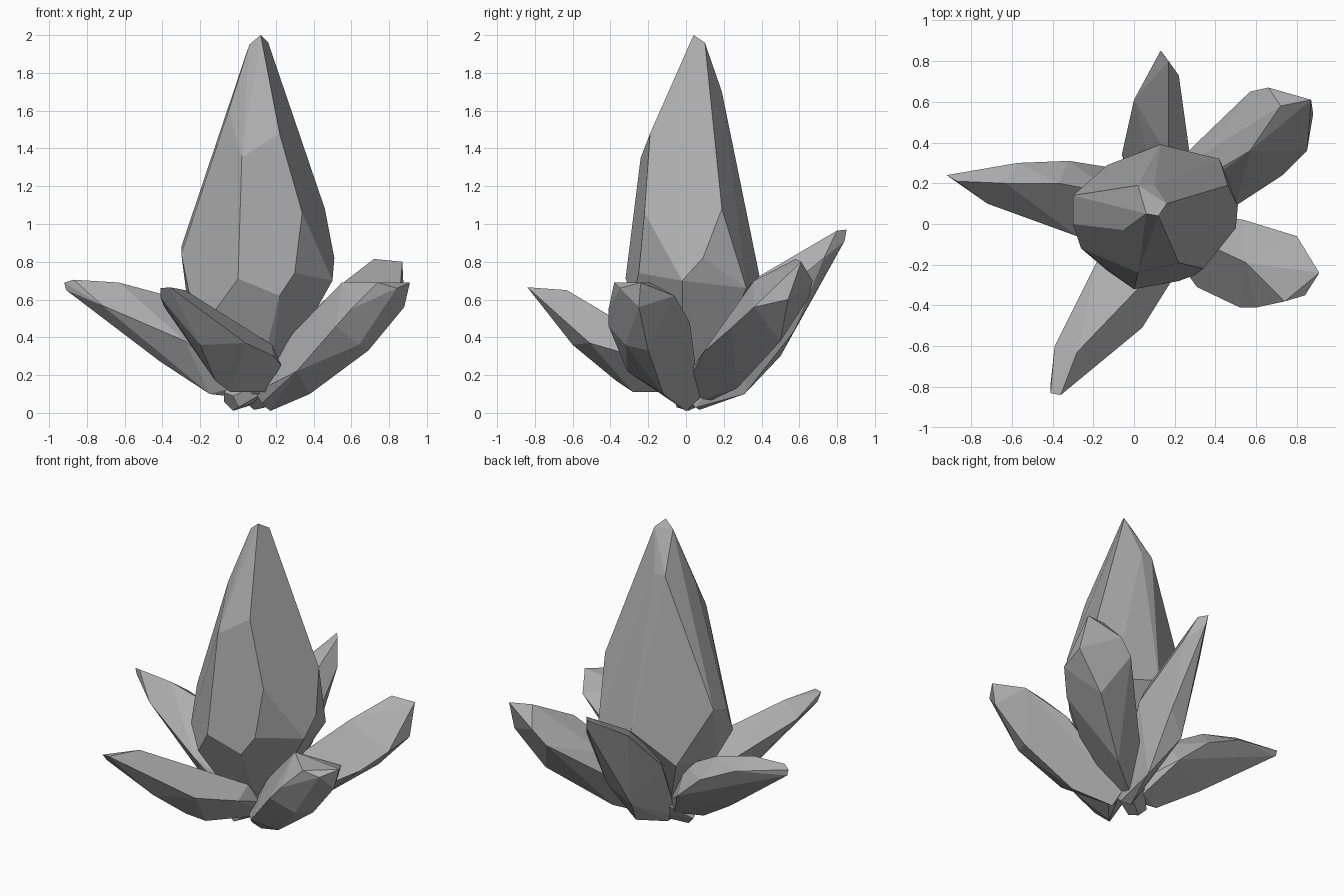
import bpy, bmesh
from math import cos, sin, tau, radians
from mathutils import Vector

# Dark grey stone
stone = bpy.data.materials.new("dark_stone")
stone.diffuse_color = (0.42, 0.42, 0.42, 1)


def crystal(name, foot, radius, corners, sides=5):
    """Faceted crystal: convex hull of its corners, tapering to a small cut foot."""
    bm = bmesh.new()
    pts = [Vector(c) for c in corners]
    foot = Vector(foot)
    axis = (sum(pts, Vector()) / len(pts) - foot).normalized()
    turn = axis.to_track_quat('Z', 'Y')
    for i in range(sides):
        a = tau * i / sides
        p = foot + turn @ Vector((radius * cos(a), radius * sin(a), 0))
        p.z = max(p.z, 0.0)
        pts.append(p)
    for p in pts:
        bm.verts.new(p)
    bmesh.ops.convex_hull(bm, input=bm.verts[:])
    loose = [v for v in bm.verts if not v.link_faces]
    bmesh.ops.delete(bm, geom=loose, context='VERTS')
    bmesh.ops.dissolve_limit(bm, angle_limit=radians(7),
                             verts=bm.verts[:], edges=bm.edges[:])
    bmesh.ops.recalc_face_normals(bm, faces=bm.faces[:])
    mesh = bpy.data.meshes.new(name)
    bm.to_mesh(mesh)
    bm.free()
    mesh.materials.append(stone)
    obj = bpy.data.objects.new(name, mesh)
    bpy.context.collection.objects.link(obj)
    return obj


# Tall central crystal: tip, shoulders, then widest belt
crystal("main_crystal", (0.10, 0.02, 0.10), 0.07, [
    (0.12, 0.04, 2.0), (0.06, 0.05, 1.95), (0.16, 0.10, 1.96),
    (-0.05, -0.03, 1.60), (0.02, -0.24, 1.35), (0.22, -0.19, 1.48),
    (0.02, 0.19, 1.70), (0.10, 0.19, 1.70),
    (0.34, -0.22, 1.06), (0.46, 0.19, 1.08), (0.51, 0.09, 0.82),
    (0.50, -0.02, 0.70), (0.30, -0.25, 0.74), (0.22, -0.28, 0.62),
    (0.0, -0.32, 0.71), (-0.13, -0.23, 0.53), (-0.26, -0.12, 0.64),
    (-0.30, 0.0, 0.84), (-0.30, 0.14, 0.88), (-0.26, 0.05, 0.53),
    (-0.13, 0.29, 0.52), (0.13, 0.39, 0.72), (0.42, 0.32, 0.66)])

# Left crystal
crystal("left_crystal", (0.02, 0.04, 0.14), 0.07, [
    (-0.92, 0.24, 0.69), (-0.91, 0.24, 0.65), (-0.87, 0.21, 0.705),
    (-0.63, 0.20, 0.69), (-0.37, 0.20, 0.62), (-0.57, 0.30, 0.61),
    (-0.32, 0.31, 0.49), (-0.72, 0.10, 0.57), (-0.28, -0.06, 0.38),
    (-0.41, 0.12, 0.27), (-0.15, 0.03, 0.10), (-0.13, 0.28, 0.32),
    (-0.10, 0.15, 0.47)])

# Front crystal
crystal("front_crystal", (0.15, -0.03, 0.17), 0.07, [
    (-0.41, -0.83, 0.66), (-0.36, -0.84, 0.665), (-0.41, -0.79, 0.61),
    (-0.28, -0.63, 0.65), (-0.39, -0.60, 0.56), (-0.18, -0.18, 0.38),
    (0.04, -0.51, 0.37), (-0.20, -0.60, 0.36), (-0.12, -0.37, 0.17),
    (-0.04, -0.28, 0.11), (0.19, -0.27, 0.30), (0.23, -0.12, 0.25),
    (0.18, -0.15, 0.36)])

# Right front crystal
crystal("right_crystal", (0.13, 0.02, 0.08), 0.06, [
    (0.91, -0.24, 0.69), (0.84, -0.35, 0.66), (0.74, -0.38, 0.69),
    (0.55, -0.19, 0.69), (0.80, -0.06, 0.62), (0.54, 0.02, 0.48),
    (0.60, -0.41, 0.55), (0.52, -0.41, 0.46), (0.88, -0.25, 0.56),
    (0.64, -0.32, 0.36), (0.69, -0.20, 0.33), (0.38, -0.12, 0.10),
    (0.31, -0.31, 0.22), (0.25, -0.05, 0.38), (0.17, 0.0, 0.01)])

# Right back crystal
crystal("back_right_crystal", (-0.04, -0.02, 0.06), 0.06, [
    (0.72, 0.58, 0.815), (0.87, 0.61, 0.80), (0.66, 0.67, 0.70),
    (0.57, 0.65, 0.61), (0.88, 0.54, 0.60), (0.85, 0.36, 0.56),
    (0.57, 0.36, 0.70), (0.41, 0.50, 0.48), (0.73, 0.24, 0.45),
    (0.50, 0.09, 0.32), (0.35, 0.35, 0.50), (0.68, 0.50, 0.38),
    (0.35, 0.27, 0.13)])

# Back crystal
crystal("back_crystal", (0.10, 0.03, 0.05), 0.055, [
    (0.13, 0.85, 0.97), (0.17, 0.80, 0.965), (0.14, 0.84, 0.91),
    (0.22, 0.73, 0.82), (0.0, 0.61, 0.81), (0.17, 0.58, 0.80),
    (0.27, 0.37, 0.53), (-0.06, 0.34, 0.53), (0.17, 0.33, 0.69),
    (0.18, 0.57, 0.43), (0.05, 0.50, 0.30), (0.15, 0.31, 0.10),
    (0.12, 0.12, 0.50)])
